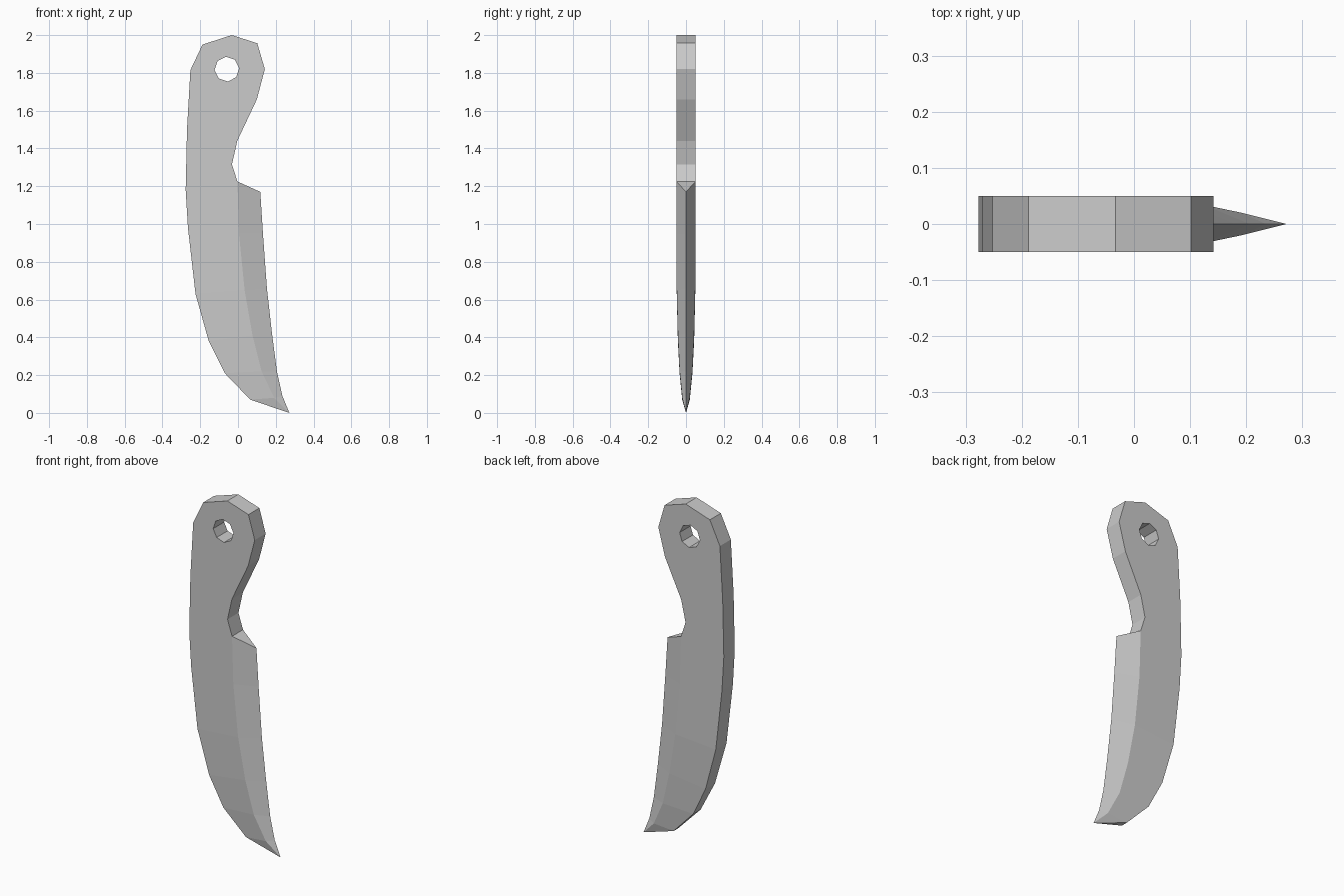
import bpy, bmesh, math

if "Cube" in bpy.data.objects:
    bpy.data.objects.remove(bpy.data.objects["Cube"])

# Handle outline (x, z), from blade notch round the top to the spine
HANDLE = [(-0.003, 1.225), (-0.032, 1.315), (-0.004, 1.44), (0.10, 1.66),
          (0.142, 1.82), (0.102, 1.957), (-0.033, 2.0), (-0.188, 1.95),
          (-0.252, 1.815), (-0.27, 1.5), (-0.277, 1.18)]
# Octagonal hanging hole
HOLE = [(-0.059 + 0.065 * math.cos(math.radians(45 * i + 4)),
         1.82 + 0.066 * math.sin(math.radians(45 * i + 4))) for i in range(8)]
# Blade rows: spine, bevel start, cutting edge, half thickness
ROWS = [((-0.277, 1.18), (-0.003, 1.225), (0.118, 1.17), 0.05),
        ((-0.265, 0.98), (0.005, 0.95), (0.132, 0.95), 0.05),
        ((-0.225, 0.63), (0.035, 0.65), (0.153, 0.66), 0.049),
        ((-0.155, 0.38), (0.077, 0.41), (0.18, 0.42), 0.043),
        ((-0.07, 0.21), (0.125, 0.22), (0.206, 0.22), 0.034),
        ((0.065, 0.07), (0.192, 0.08), (0.235, 0.09), 0.02),
        ((0.272, 0.0), (0.272, 0.0), (0.272, 0.0), 0.0)]
T = ROWS[0][3]

bm = bmesh.new()


def points(pts, y):
    return [bm.verts.new((x, y, z)) for x, z in pts]


def strip(a, b, closed=False):
    n = len(a)
    for i in range(n if closed else n - 1):
        j = (i + 1) % n
        bm.faces.new((a[i], a[j], b[j], b[i]))


edge = points([r[2] for r in ROWS], 0)
sides = []
for s in (-1, 1):
    handle, hole = points(HANDLE, s * T), points(HOLE, s * T)
    # Handle cheek with the hole left open
    loops = [bm.edges.new((l[i], l[(i + 1) % len(l)]))
             for l in (handle, hole) for i in range(len(l))]
    bmesh.ops.triangle_fill(bm, edges=loops, use_beauty=True, normal=(0, s, 0))
    # Blade flat and ground bevel
    spine = [handle[-1]] + [bm.verts.new((r[0][0], s * r[3], r[0][1])) for r in ROWS[1:]]
    bevel = [handle[0]] + [bm.verts.new((r[1][0], s * r[3], r[1][1])) for r in ROWS[1:]]
    strip(spine, bevel)
    strip(bevel, edge)
    sides.append((handle, hole, spine, bevel))

# Walls joining both sides: handle rim, hole and spine, plus the heel ledge
front, back = sides
strip(front[0], back[0])
strip(front[1], back[1], closed=True)
strip(front[2], back[2])
bm.faces.new((front[3][0], back[3][0], edge[0]))

bmesh.ops.remove_doubles(bm, verts=bm.verts, dist=0.0005)
bmesh.ops.recalc_face_normals(bm, faces=bm.faces)
mesh = bpy.data.meshes.new("knife_blade")
bm.to_mesh(mesh)
bm.free()
knife = bpy.data.objects.new("knife_blade", mesh)
bpy.context.collection.objects.link(knife)
